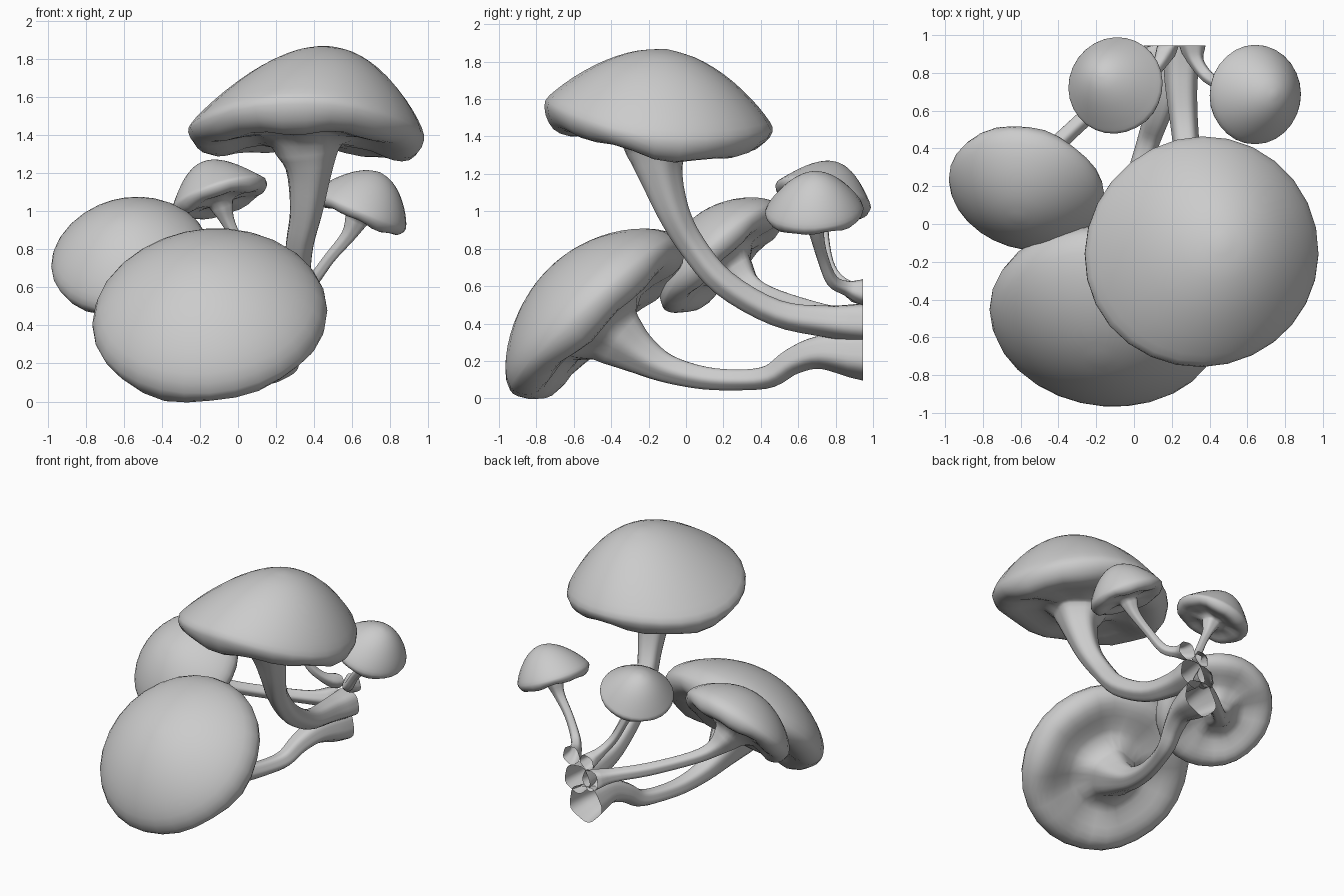
import bpy, bmesh, math
from mathutils import Vector

if "Cube" in bpy.data.objects:
    bpy.data.objects.remove(bpy.data.objects["Cube"])

SIDES = 28
# cap half-profile: (radius / R, fraction of dome height, underside drop / R)
PROFILE = [(.1, .98, 0), (.25, .93, 0), (.42, .82, 0), (.6, .65, 0), (.78, .42, 0),
           (.92, .19, 0), (1, 0, 0), (.985, 0, -.1), (.9, 0, -.19), (.76, 0, -.21),
           (.58, 0, -.17), (.42, 0, -.16)]
BASE_Y = .945   # all stems are cut off flat here


def spline(pts, steps):
    """Catmull-Rom through tuples of any length."""
    p = [Vector(q) for q in pts]
    p = [2 * p[0] - p[1]] + p + [2 * p[-1] - p[-2]]
    out = []
    for i in range(1, len(p) - 2):
        a, b, c, d = p[i - 1:i + 3]
        for k in range(steps):
            t = k / steps
            out.append(.5 * (2 * b + (c - a) * t + (2 * a - 5 * b + 4 * c - d) * t * t
                             + (3 * b - a - 3 * c + d) * t ** 3))
    return out + [p[-2]]


def mushroom(name, centre, normal, R, height, skew, stem, phase, power=1, saddle=0):
    bm = bmesh.new()
    c, n = Vector(centre), Vector(normal).normalized()
    u = Vector((1, 0, 0))
    u = (u - n * u.dot(n)).normalized()
    v = n.cross(u)
    sk = Vector((skew[0], skew[1], 0))
    angles = [2 * math.pi * i / SIDES for i in range(SIDES)]
    rings = []

    # cap: dome, rolled lip, wavy underside
    for r, f, drop in spline(PROFILE, 2):
        f = max(f, 0) ** power
        ring = []
        for a in angles:
            wave = math.sin(3 * a + phase) + .7 * math.sin(7 * a + 2 * phase)
            rr = R * r * (1 + .012 * math.sin(2 * a + phase) * r)
            h = height * f + R * drop * (1 + .13 * wave) + saddle * math.cos(2 * a) * r * r
            ring.append(bm.verts.new(c + (u * math.cos(a) + v * math.sin(a)) * rr
                                     + n * h + sk * f))
        rings.append(ring)
    apex = bm.verts.new(c + n * height + sk)

    # stem: swept from the cap hub to the flared open base
    path = spline(stem, 4)
    pos = [Vector(q[:3]) for q in path]
    direction = -n
    for i, q in enumerate(path):
        t = (pos[min(i + 1, len(pos) - 1)] - pos[max(i - 1, 0)]).normalized()
        if i == 0:
            t = (t - n).normalized()
        rot = direction.rotation_difference(t)
        u, v, direction = rot @ u, rot @ v, t
        ring = []
        for a in angles:
            groove = 1 + .05 * math.sin(5 * a + phase + i * .1)
            p = pos[i] + (u * math.cos(a) + v * math.sin(a)) * q[3] * groove
            p.y = BASE_Y if i == len(path) - 1 else min(p.y, BASE_Y - .005)
            ring.append(bm.verts.new(p))
        rings.append(ring)

    for i in range(SIDES):
        j = (i + 1) % SIDES
        bm.faces.new((apex, rings[0][i], rings[0][j]))
        for lo, hi in zip(rings, rings[1:]):
            bm.faces.new((lo[i], hi[i], hi[j], lo[j]))
    me = bpy.data.meshes.new(name)
    bm.to_mesh(me)
    bm.free()
    me.shade_smooth()
    ob = bpy.data.objects.new(name, me)
    bpy.context.collection.objects.link(ob)


# tall mushroom
mushroom("tall_mushroom", (.36, -.15, 1.47), (.03, .12, 1), .615, .4, (.09, 0),
         [(.36, -.16, 1.34, .18), (.37, -.14, 1.21, .12), (.355, -.07, 1.0, .085),
          (.32, .03, .82, .072), (.3, .2, .62, .07), (.27, .48, .46, .07),
          (.25, .75, .415, .085), (.26, .94, .405, .105)], .4, 1.05, -.05)
# big front mushroom
mushroom("front_mushroom", (-.15, -.5, .455), (-.1, -.68, .73), .61, .35, (0, .02),
         [(-.13, -.38, .335, .17), (-.11, -.25, .24, .11), (-.08, -.1, .16, .075),
          (-.03, .1, .11, .06), (.03, .3, .1, .055), (.08, .45, .12, .06),
          (.12, .57, .2, .07), (.16, .72, .25, .09), (.19, .94, .235, .135)], 1.7, .78)
# left mushroom
mushroom("left_mushroom", (-.57, .18, .765), (-.18, -.66, .72), .415, .255, (0, .02),
         [(-.54, .26, .69, .11), (-.48, .34, .61, .06), (-.38, .45, .55, .045),
          (-.15, .66, .48, .045), (.05, .82, .44, .05), (.15, .94, .42, .08)], 2.6, .85)
# small back mushrooms
mushroom("small_left_mushroom", (-.1, .735, 1.085), (-.32, .25, 1), .26, .19, (-.02, .02),
         [(-.09, .725, 1.04, .065), (-.055, .73, .95, .036), (0, .74, .84, .028),
          (.07, .77, .7, .03), (.13, .84, .61, .035), (.18, .94, .55, .06)], 3.5, 1.2)
mushroom("small_right_mushroom", (.645, .685, 1.01), (.42, -.05, 1), .26, .21, (.02, .01),
         [(.63, .69, .965, .065), (.58, .7, .87, .038), (.48, .73, .75, .03),
          (.39, .78, .63, .033), (.33, .86, .59, .04), (.31, .94, .57, .07)], 4.3)
